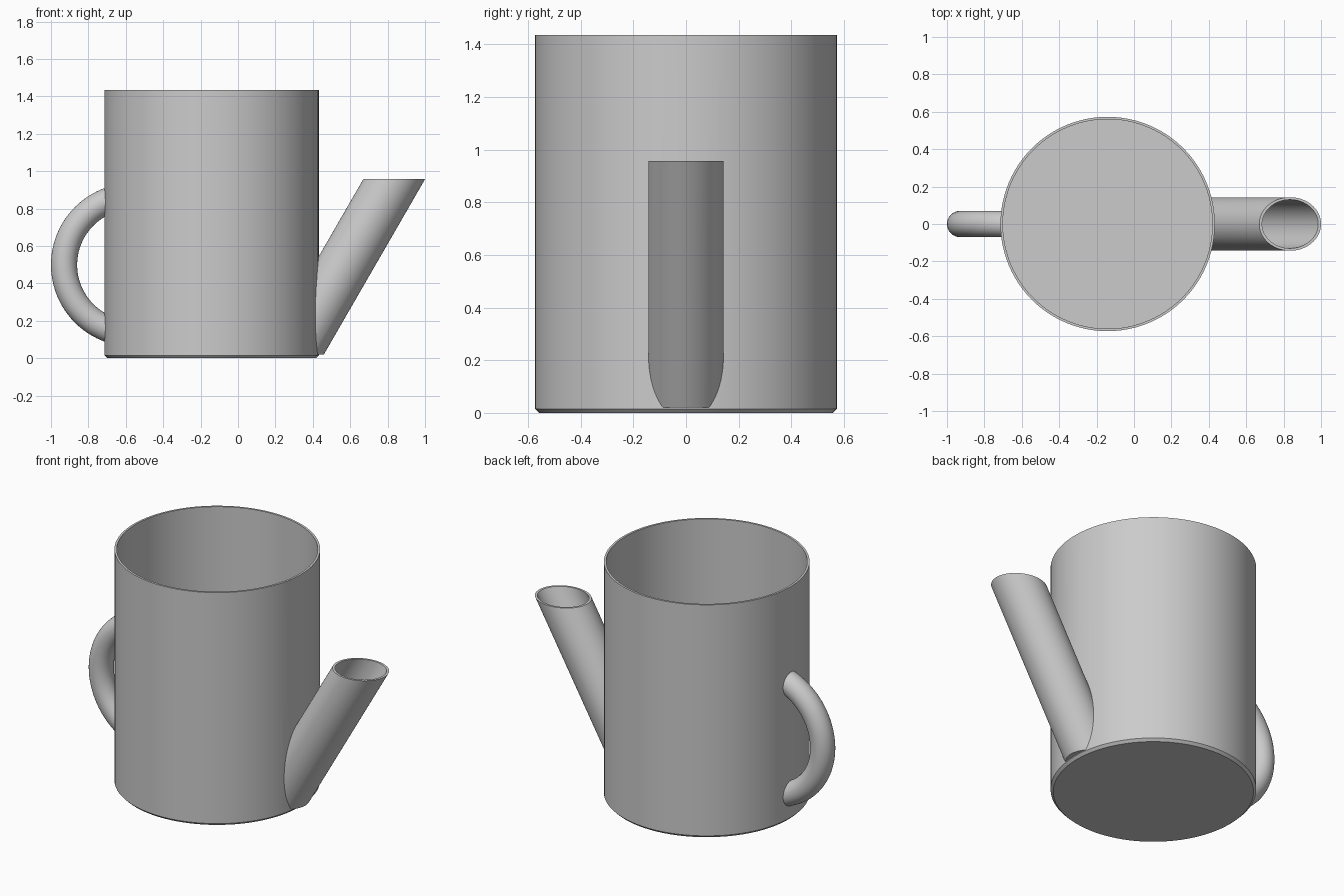
import bpy
import bmesh
from math import cos, sin, tan, pi, radians

if "Cube" in bpy.data.objects:
    bpy.data.objects.remove(bpy.data.objects["Cube"], do_unlink=True)

grey = bpy.data.materials.new("plain grey")
grey.use_nodes = True
colour = (0.6, 0.6, 0.6, 1)
grey.diffuse_color = colour
grey.node_tree.nodes["Principled BSDF"].inputs["Base Color"].default_value = colour

BODY_X, BODY_R, HEIGHT = -0.141, 0.573, 1.435
WALL = 0.013
CHAMFER = 0.015
SPOUT_R, SPOUT_Z, SPOUT_TOP, SPOUT_TOP_X = 0.143, 0.02, 0.957, 0.835
LEAN = radians(60)


def add_object(name, bm):
    bmesh.ops.recalc_face_normals(bm, faces=bm.faces[:])
    mesh = bpy.data.meshes.new(name)
    bm.to_mesh(mesh)
    bm.free()
    mesh.materials.append(grey)
    obj = bpy.data.objects.new(name, mesh)
    bpy.context.collection.objects.link(obj)
    return obj


def stacked_ellipses(name, sections, sides):
    """Closed solid through horizontal ellipses (centre x, z, x radius, y radius)."""
    bm = bmesh.new()
    rings = []
    for cx, z, rx, ry in sections:
        rings.append([bm.verts.new((cx + rx * cos(2 * pi * i / sides),
                                    ry * sin(2 * pi * i / sides), z))
                      for i in range(sides)])
    for low, high in zip(rings, rings[1:]):
        for i in range(sides):
            j = (i + 1) % sides
            bm.faces.new((low[i], low[j], high[j], high[i]))
    bm.faces.new(rings[0])
    bm.faces.new(rings[-1])
    return add_object(name, bm)


def leaning_tube(name, radius, z_low, z_high):
    """Round bar along the spout axis, cut level at both ends."""
    sections = []
    for z in (z_low, z_high):
        x = SPOUT_TOP_X - (SPOUT_TOP - z) / tan(LEAN)
        sections.append((x, z, radius / sin(LEAN), radius))
    return stacked_ellipses(name, sections, 64)


def ring(name, cx, cz, major, minor, around=96, sides=32):
    """Upright torus facing the front."""
    bm = bmesh.new()
    grid = []
    for i in range(around):
        a = 2 * pi * i / around
        row = []
        for k in range(sides):
            b = 2 * pi * k / sides
            r = major + minor * cos(b)
            row.append(bm.verts.new((cx + r * cos(a), minor * sin(b), cz + r * sin(a))))
        grid.append(row)
    for i in range(around):
        for k in range(sides):
            n, m = (i + 1) % around, (k + 1) % sides
            bm.faces.new((grid[i][k], grid[n][k], grid[n][m], grid[i][m]))
    return add_object(name, bm)


def combine(target, tool, operation):
    """Apply a boolean and discard the tool."""
    tool.hide_render = True
    mod = target.modifiers.new("combine", "BOOLEAN")
    mod.operation = operation
    mod.solver = "EXACT"
    mod.object = tool
    bpy.context.view_layer.objects.active = target
    bpy.ops.object.modifier_apply(modifier=mod.name)
    bpy.data.objects.remove(tool, do_unlink=True)


# Outer vessel with a chamfered foot
can = stacked_ellipses("watering_can", [
    (BODY_X, 0, BODY_R - CHAMFER, BODY_R - CHAMFER),
    (BODY_X, CHAMFER, BODY_R, BODY_R),
    (BODY_X, HEIGHT, BODY_R, BODY_R)], 96)

# Spout and handle joined to the vessel
combine(can, leaning_tube("spout", SPOUT_R, SPOUT_Z, SPOUT_TOP), "UNION")
combine(can, ring("handle", -0.563, 0.499, 0.367, 0.07), "UNION")

# Hollow out the vessel and the spout
inner = BODY_R - WALL
combine(can, stacked_ellipses("cavity", [
    (BODY_X, WALL, inner, inner),
    (BODY_X, HEIGHT + 1, inner, inner)], 96), "DIFFERENCE")
combine(can, leaning_tube("spout_bore", SPOUT_R - WALL, SPOUT_Z + WALL, SPOUT_TOP + 0.2),
        "DIFFERENCE")

# Smooth walls, crisp rims
bpy.ops.object.select_all(action="DESELECT")
can.select_set(True)
bpy.context.view_layer.objects.active = can
bpy.ops.object.shade_smooth_by_angle(angle=radians(30))
